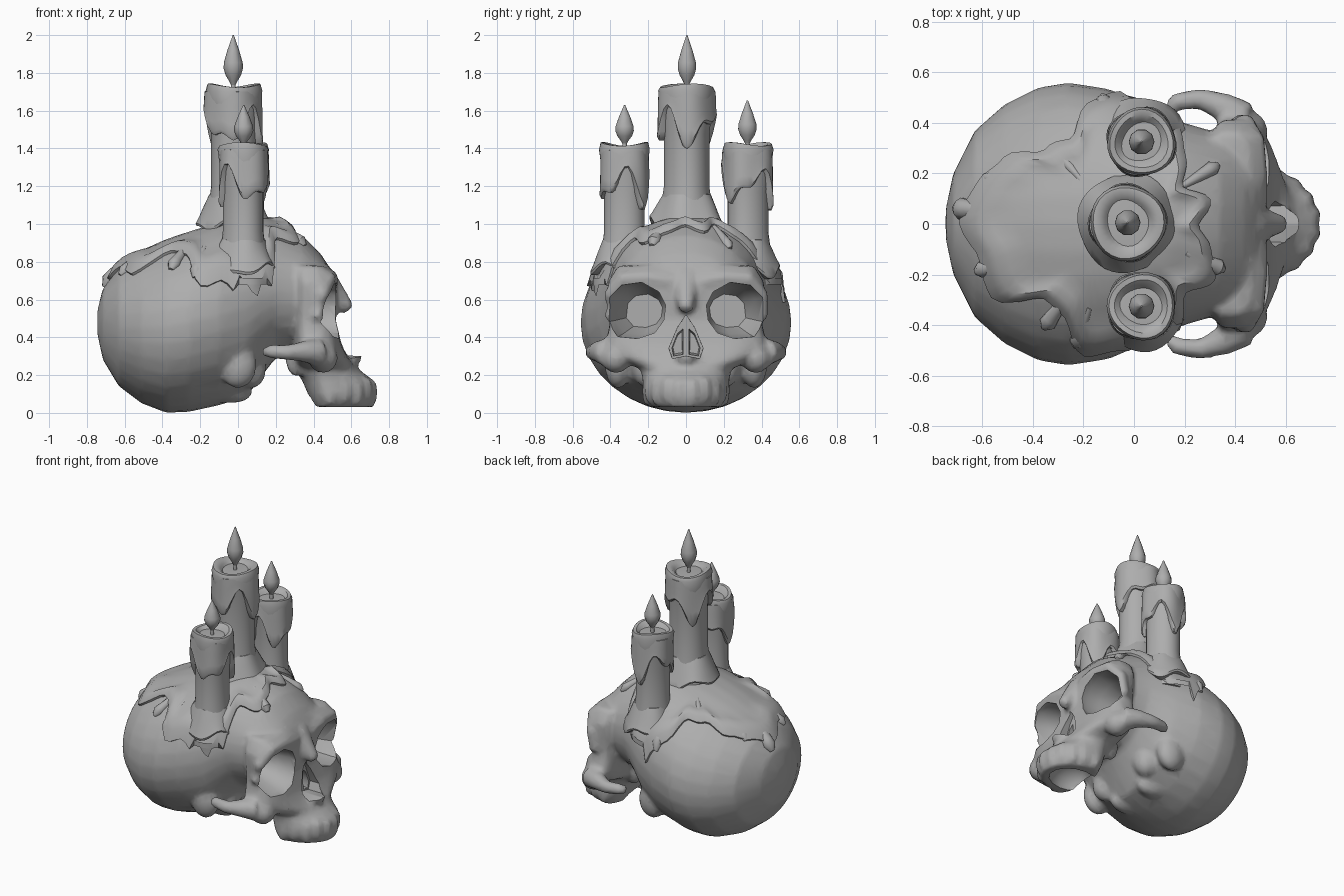
import bpy, bmesh, math
from math import sin, cos, pi
from mathutils import Vector, Matrix
from mathutils.bvhtree import BVHTree

if "Cube" in bpy.data.objects:
    bpy.data.objects.remove(bpy.data.objects["Cube"])

grey = bpy.data.materials.new("stone grey")
grey.use_nodes = True
GREY = (0.42, 0.42, 0.42, 1)
grey.diffuse_color = GREY
grey.node_tree.nodes["Principled BSDF"].inputs["Base Color"].default_value = GREY


def make(name, bm):
    bmesh.ops.recalc_face_normals(bm, faces=bm.faces)
    me = bpy.data.meshes.new(name)
    bm.to_mesh(me)
    bm.free()
    me.materials.append(grey)
    ob = bpy.data.objects.new(name, me)
    bpy.context.collection.objects.link(ob)
    return ob


def loft(bm, rings, cap=True):
    """Join closed rings of points, one after the other."""
    loops = [[bm.verts.new(p) for p in ring] for ring in rings]
    n = len(loops[0])
    for a, b in zip(loops, loops[1:]):
        for i in range(n):
            bm.faces.new((a[i], a[(i + 1) % n], b[(i + 1) % n], b[i]))
    if cap:
        bm.faces.new(loops[0])
        bm.faces.new(loops[-1])


def ball(bm, c, r):
    m = Matrix.Translation(c) @ Matrix.Diagonal((*r, 1))
    bmesh.ops.create_uvsphere(bm, u_segments=14, v_segments=10, radius=1, matrix=m)


def tube(bm, pts, radii, n=10):
    pts = [Vector(p) for p in pts]
    rings = []
    for i, (p, r) in enumerate(zip(pts, radii)):
        d = (pts[min(i + 1, len(pts) - 1)] - pts[max(i - 1, 0)]).normalized()
        u = d.cross(Vector((0.3, 0.1, 1))).normalized()
        v = d.cross(u)
        rings.append([p + r * (u * cos(2 * pi * k / n) + v * sin(2 * pi * k / n)) for k in range(n)])
    loft(bm, rings)


def bake(ob):
    deps = bpy.context.evaluated_depsgraph_get()
    me = bpy.data.meshes.new_from_object(ob.evaluated_get(deps))
    ob.modifiers.clear()
    ob.data = me


def power(v, e):
    return math.copysign(abs(v) ** e, v)


# Cranium: rings along x (x, bottom, top, half width)
cranium = [(-.745, .42, .54, .06), (-.715, .28, .66, .2), (-.63, .14, .77, .37), (-.51, .05, .85, .475),
           (-.38, .0, .91, .54), (-.26, .005, .95, .56), (-.1, .04, 1.0, .535), (.05, .09, 1.03, .47),
           (.13, .2, 1.03, .43), (.2, .29, 1.01, .40), (.34, .33, .94, .36), (.44, .42, .84, .33), (.49, .52, .76, .26)]
N = 32
bm = bmesh.new()
loft(bm, [[(x, w * cos(2 * pi * k / N), (a + b) / 2 + (b - a) / 2 * sin(2 * pi * k / N)) for k in range(N)]
          for x, a, b, w in cranium])

# Face: stacked rings (z, front x, back x, half width)
face = [(.03, .72, .40, .19), (.1, .735, .37, .23), (.17, .72, .34, .23), (.23, .64, .3, .24),
        (.29, .585, .3, .36), (.36, .55, .3, .425), (.5, .515, .3, .40), (.6, .52, .3, .41),
        (.69, .52, .3, .415), (.78, .48, .27, .36)]
rings = []
for z, f, b, w in face:
    mid, e = (.38, .55) if z > .25 else (.47, 1.05)
    rings.append([(mid + (f - mid if cos(t) > 0 else mid - b) * power(cos(t), e), w * power(sin(t), e), z)
                  for t in [2 * pi * k / N for k in range(N)]])
loft(bm, rings)

# Nasal bridge and spine
tube(bm, [(.45, 0, .7), (.52, 0, .62), (.59, 0, .545)], [.08, .06, .035])
ball(bm, (.6, 0, .3), (.06, .06, .05))
for s in (-1, 1):
    # Cheek arch, brow ridge, cheekbone
    tube(bm, [(.14, s * .455, .32), (.17, s * .485, .325), (.26, s * .495, .32), (.35, s * .465, .325), (.43, s * .41, .32)],
         [.03, .037, .042, .058, .08])
    tube(bm, [(.48, s * .08, .69), (.485, s * .2, .715), (.475, s * .33, .71), (.44, s * .4, .62), (.42, s * .405, .5)],
         [.05, .045, .045, .04, .035])
    ball(bm, (.45, s * .37, .29), (.08, .08, .08))
    # Underside knobs
    ball(bm, (.0, s * .36, .25), (.1, .07, .12))
    ball(bm, (-.04, s * .13, .11), (.12, .06, .06))
    ball(bm, (.07, s * .2, .23), (.08, .08, .1))
    ball(bm, (.31, s * .13, .29), (.06, .05, .1))
    # Tooth root ridges
    for k in range(5):
        t = .18 + k * .34
        ball(bm, (.48 + .23 * cos(t), s * .205 * sin(t), .11 + .01 * (k % 2)), (.035, .03, .075))
skull = make("skull", bm)
mod = skull.modifiers.new("merge", "REMESH")
mod.mode = "VOXEL"
mod.voxel_size = .017
mod = skull.modifiers.new("soften", "SMOOTH")
mod.iterations = 5
mod = skull.modifiers.new("simplify", "DECIMATE")
mod.ratio = .2
bake(skull)


# Openings: eye sockets, nose, palate
eye = [(.095, .57), (.13, .64), (.22, .69), (.33, .675), (.4, .61), (.415, .48), (.35, .405), (.24, .395), (.15, .425), (.105, .49)]
nostril = [(.01, .46), (.045, .43), (.08, .34), (.07, .29), (.012, .3)]
nose = [(0, .525), (.045, .46), (.095, .34), (.075, .285), (0, .3), (-.075, .285), (-.095, .34), (-.045, .46)]


def opening(pts, s, stages):
    """Cutter along x; each stage is (x, scale, sideways shift)."""
    cy = sum(p[0] for p in pts) / len(pts)
    cz = sum(p[1] for p in pts) / len(pts)
    b = bmesh.new()
    loft(b, [[(x, s * (cy + dy + (y - cy) * k), cz + (z - cz) * k) for y, z in pts] for x, k, dy in stages])
    return make("cutter", b)


cutters = [opening(nose, 1, [(.85, 1, 0), (.49, .95, 0)])]
for s in (-1, 1):
    cutters.append(opening(eye, s, [(.75, 1.05, .06), (.47, 1, .005), (.38, .85, -.01), (.28, .6, -.03)]))
    cutters.append(opening(nostril, s, [(.6, 1, 0), (.38, .7, 0)]))
b = bmesh.new()
ball(b, (.5, 0, .02), (.17, .13, .13))
cutters.append(make("cutter", b))
for c in cutters:
    mod = skull.modifiers.new("cut", "BOOLEAN")
    mod.object = c
    mod.solver = "EXACT"
bake(skull)
for c in cutters:
    bpy.data.objects.remove(c)

# Wax pool draped over the crown; outline radius by angle from the centre
tree = BVHTree.FromObject(skull, bpy.context.evaluated_depsgraph_get())


def drape(x, y):
    hit, nor, _, _ = tree.ray_cast(Vector((x, y, 1.6)), Vector((0, 0, -1)))
    return (hit, nor) if hit else (Vector((x, y, .7)), Vector((0, 0, 1)))


outline = [.31, .36, .3, .36, .44, .5, .5, .49, .38, .4, .53, .57,
           .62, .57, .56, .42, .42, .52, .5, .5, .47, .38, .42, .38]
CX, A, R = -.06, 96, 14
rings = []
for j in range(R + 2):
    ring = []
    for k in range(A):
        t = 2 * pi * k / A
        i, f = divmod(k * len(outline) / A, 1)
        i, f = int(i), f * f * (3 - 2 * f)
        reach = outline[i] * (1 - f) + outline[(i + 1) % len(outline)] * f + .012 * sin(9 * t)
        q = .02 + .98 * min(j, R) / R
        hit, nor = drape(CX + cos(t) * reach * q, sin(t) * reach * q)
        h = .01 + .028 * math.exp(-((q - .88) / .1) ** 2)
        if j >= R:
            h = .015 if j == R else -.02
        ring.append(hit + nor * h)
    rings.append(ring)
bm = bmesh.new()
loft(bm, rings, cap=False)
bm.verts.ensure_lookup_table()
bm.faces.new(bm.verts[:A])
make("wax_pool", bm)

# Runs of wax lying on the skull, ending in a bead
bm = bmesh.new()
for x, y, size in [(-.68, .06, .045), (-.6, -.18, .035), (-.57, .18, .03), (-.34, -.39, .035), (-.22, -.46, .035),
                   (-.12, .48, .035), (.33, -.17, .035), (.31, .22, .03), (-.3, .28, .03)]:
    out = Vector((x - CX, y, 0)).normalized()
    path = [drape(x + out.x * d, y + out.y * d)[0] for d in (-.14, -.07, -.02, .0, .025)]
    tube(bm, path, [size * .4, size * .7, size * .9, size, size * .4])
make("wax_drips", bm)


def sheath(bm, cx, cy, top, r_top, r_low, length, phase, rag, n=40):
    """Layer of wax with a ragged lower edge."""
    rings = []
    for f, dr in [(0, -.03), (.02, 0), (.35, .004), (.7, .006), (.92, .01), (1, 0), (1, -.05)]:
        ring = []
        for k in range(n):
            t = 2 * pi * k / n
            drop = length * (1 + rag * (.38 * sin(3 * t + phase) + .25 * sin(5 * t + 2 * phase)))
            r = r_top + (r_low - r_top) * f + dr + .006 * sin(4 * t + phase)
            ring.append((cx + r * cos(t), cy + r * sin(t), top - f * drop))
        rings.append(ring)
    loft(bm, rings)


# Candles: (name, x, y, base z, top z, radius, flame height)
for name, cx, cy, base, top, r, fh in [("middle_candle", -.025, .005, .92, 1.725, .143, .265),
                                      ("right_candle", .03, -.325, .68, 1.415, .128, .205),
                                      ("left_candle", .03, .325, .68, 1.415, .128, .23)]:
    n, phase = 28, cy * 7 + 1
    prof = [(r * 1.1, base), (r * .98, base + .14), (r * .84, base + .28), (r * .84, top - .25), (r * .97, top - .1),
            (r * 1.05, top - .02), (r * .98, top + .008), (r * .82, top + .008), (r * .64, top - .012),
            (r * .48, top - .04), (r * .1, top - .05)]
    bm = bmesh.new()
    loft(bm, [[(cx + p * (1 + .03 * sin(3 * t + phase)) * cos(t), cy + p * (1 + .03 * sin(3 * t + phase)) * sin(t),
                z + (.01 * sin(2 * t + phase) if z > top - .02 else 0)) for t in [2 * pi * k / n for k in range(n)]]
              for p, z in prof])
    sheath(bm, cx, cy, top - .02, r * 1.02, r * 1.0, .2, phase, 1)
    sheath(bm, cx, cy, base + .24, r * .86, r * 1.35, .17, phase + 2, .4)
    make(name, bm)
    # Wick and flame
    bm = bmesh.new()
    tube(bm, [(cx, cy, top - .07), (cx, cy, top + .04)], [.012, .012])
    make(name.replace("candle", "wick"), bm)
    bm = bmesh.new()
    tube(bm, [(cx, cy, top + .01 + fh * q) for q in (0, .08, .2, .33, .45, .7, 1)],
         [.012, .022, .041, .051, .05, .031, .003])
    make(name.replace("candle", "flame"), bm)

# Smooth shading with crisp creases
bpy.ops.object.select_all(action="DESELECT")
for ob in bpy.context.collection.objects:
    if ob.type == "MESH":
        ob.select_set(True)
        bpy.context.view_layer.objects.active = ob
bpy.ops.object.shade_smooth_by_angle(angle=math.radians(40))
